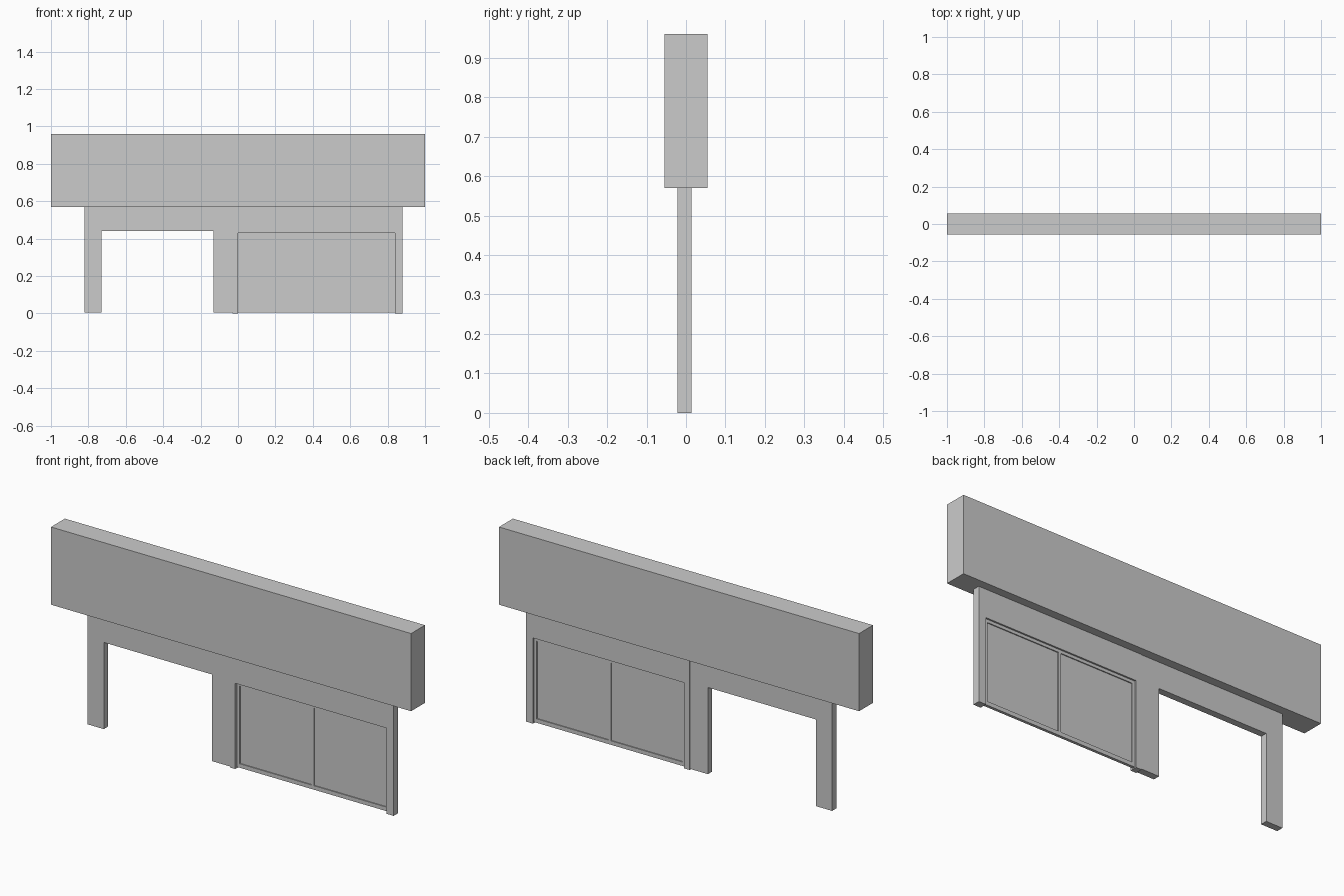
import bpy
import bmesh
from mathutils import Vector

cube = bpy.data.objects.get("Cube")
if cube:
    bpy.data.objects.remove(cube, do_unlink=True)

grey = bpy.data.materials.new("light_grey")
grey.use_nodes = True
colour = (0.6, 0.6, 0.6, 1)
grey.diffuse_color = colour
grey.node_tree.nodes["Principled BSDF"].inputs["Base Color"].default_value = colour


def extruded(name, outline, y0, y1):
    """Extrude an (x, z) outline from y0 back to y1."""
    bm = bmesh.new()
    face = bm.faces.new([bm.verts.new((x, y0, z)) for x, z in outline])
    result = bmesh.ops.extrude_face_region(bm, geom=[face])
    moved = [v for v in result["geom"] if isinstance(v, bmesh.types.BMVert)]
    bmesh.ops.translate(bm, verts=moved, vec=Vector((0, y1 - y0, 0)))
    bmesh.ops.recalc_face_normals(bm, faces=bm.faces)
    mesh = bpy.data.meshes.new(name)
    bm.to_mesh(mesh)
    bm.free()
    mesh.materials.append(grey)
    obj = bpy.data.objects.new(name, mesh)
    bpy.context.collection.objects.link(obj)
    return obj


def box(name, x0, x1, y0, y1, z0, z1):
    return extruded(name, [(x0, z0), (x1, z0), (x1, z1), (x0, z1)], y0, y1)


def portal(name, x0, x1, inner0, inner1, lintel, top, base, y0, y1):
    """Wall with an opening that reaches the ground."""
    return extruded(name, [(x0, base), (inner0, base), (inner0, lintel),
                           (inner1, lintel), (inner1, base), (x1, base),
                           (x1, top), (x0, top)], y0, y1)


# Deep fascia across the top
box("fascia", -1, 1, -0.055, 0.055, 0.57, 0.96)

# Walls: open doorway on one side, glazed bay on the other
portal("doorway_wall", -0.82, -0.03, -0.73, -0.13, 0.44, 0.57, 0.005, -0.022, 0.012)
portal("window_wall", -0.03, 0.88, 0.0, 0.84, 0.43, 0.57, 0.0, -0.022, 0.014)

# Window frame bars, set back within the opening
front, back, bar = -0.008, 0.006, 0.015
for name, x in (("right_stile", 0.0), ("mullion", 0.4125), ("left_stile", 0.825)):
    box(name, x, x + bar, front, back, 0.005, 0.43)
for name, x0, x1 in (("right", 0.015, 0.4125), ("left", 0.4275, 0.825)):
    box(name + "_sill", x0, x1, front, back, 0.005, 0.025)
    box(name + "_head", x0, x1, front, back, 0.415, 0.43)
    # Flat pane between the bars
    box(name + "_pane", x0, x1, -0.003, 0.001, 0.025, 0.415)
